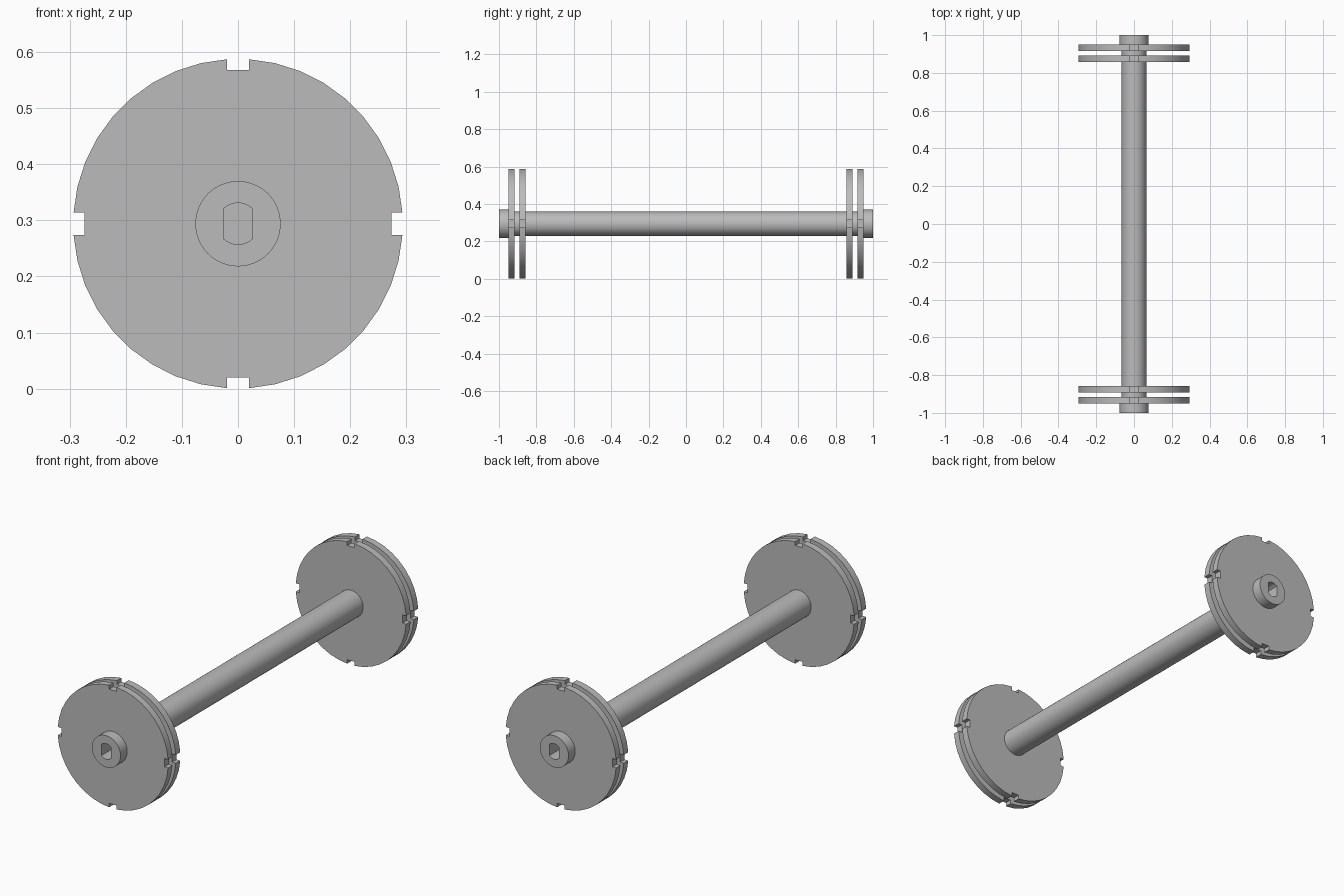
import bpy, bmesh, math

if "Cube" in bpy.data.objects:
    bpy.data.objects.remove(bpy.data.objects["Cube"])

CZ = 0.294          # height of the spool axis
DISC_R = 0.2937
SHAFT_R = 0.065
HUB_R = 0.076

grey = bpy.data.materials.new("plain grey")
grey.diffuse_color = (0.5, 0.5, 0.5, 1)
grey.use_nodes = True
grey.node_tree.nodes["Principled BSDF"].inputs["Base Color"].default_value = grey.diffuse_color


def prism(name, outline, y0, y1):
    """Extrude an (x, z) outline around the axis from y0 to y1."""
    bm = bmesh.new()
    face = bm.faces.new([bm.verts.new((x, y0, z + CZ)) for x, z in outline])
    new = bmesh.ops.extrude_face_region(bm, geom=[face])["geom"]
    bmesh.ops.translate(bm, vec=(0, y1 - y0, 0),
                        verts=[v for v in new if isinstance(v, bmesh.types.BMVert)])
    bmesh.ops.recalc_face_normals(bm, faces=bm.faces)
    mesh = bpy.data.meshes.new(name)
    bm.to_mesh(mesh)
    bm.free()
    mesh.materials.append(grey)
    obj = bpy.data.objects.new(name, mesh)
    bpy.context.collection.objects.link(obj)
    return obj


def arc(r, a0, a1, n):
    return [(r * math.cos(a0 + (a1 - a0) * i / n),
             r * math.sin(a0 + (a1 - a0) * i / n)) for i in range(n + 1)]


def circle(r, n=64):
    return arc(r, 0, math.tau, n)[:-1]


def notched_disc():
    """Four arcs separated by square rim notches."""
    half, floor = 0.02, 0.274
    a = math.asin(half / DISC_R)
    pts = []
    for k in range(4):
        t = k * math.pi / 2
        c, s = round(math.cos(t)), round(math.sin(t))
        quarter = [(floor, half)] + arc(DISC_R, a, math.pi / 2 - a, 9) + [(half, floor)]
        # the last point shares the notch floor with the next quarter's first
        pts += [(x * c - z * s, x * s + z * c) for x, z in quarter]
    return pts


def double_d():
    """Round hole with two flat sides."""
    r, flat = 0.037, 0.026
    a = math.acos(flat / r)
    return arc(r, a, math.pi - a, 10) + arc(r, math.pi + a, math.tau - a, 10)


# Shaft running between the hubs
spool = prism("spool", circle(SHAFT_R), -0.935, 0.935)

# Hubs, paired flanges and drive sockets at both ends
parts = []
for s in (-1, 1):
    parts.append((prism("hub", circle(HUB_R), s * 0.93, s * 1.0), 'UNION'))
    parts.append((prism("outer_flange", notched_disc(), s * 0.916, s * 0.949), 'UNION'))
    parts.append((prism("inner_flange", notched_disc(), s * 0.857, s * 0.891), 'UNION'))
    parts.append((prism("socket_cutter", double_d(), s * 0.9, s * 1.05), 'DIFFERENCE'))

bpy.context.view_layer.objects.active = spool
for obj, op in parts:
    mod = spool.modifiers.new(obj.name, 'BOOLEAN')
    mod.operation = op
    mod.solver = 'EXACT'
    mod.object = obj
    bpy.ops.object.modifier_apply(modifier=mod.name)
    bpy.data.objects.remove(obj)

# Smooth round surfaces with crisp edges
bpy.ops.object.select_all(action='DESELECT')
spool.select_set(True)
bpy.ops.object.shade_smooth_by_angle(angle=math.radians(30))
